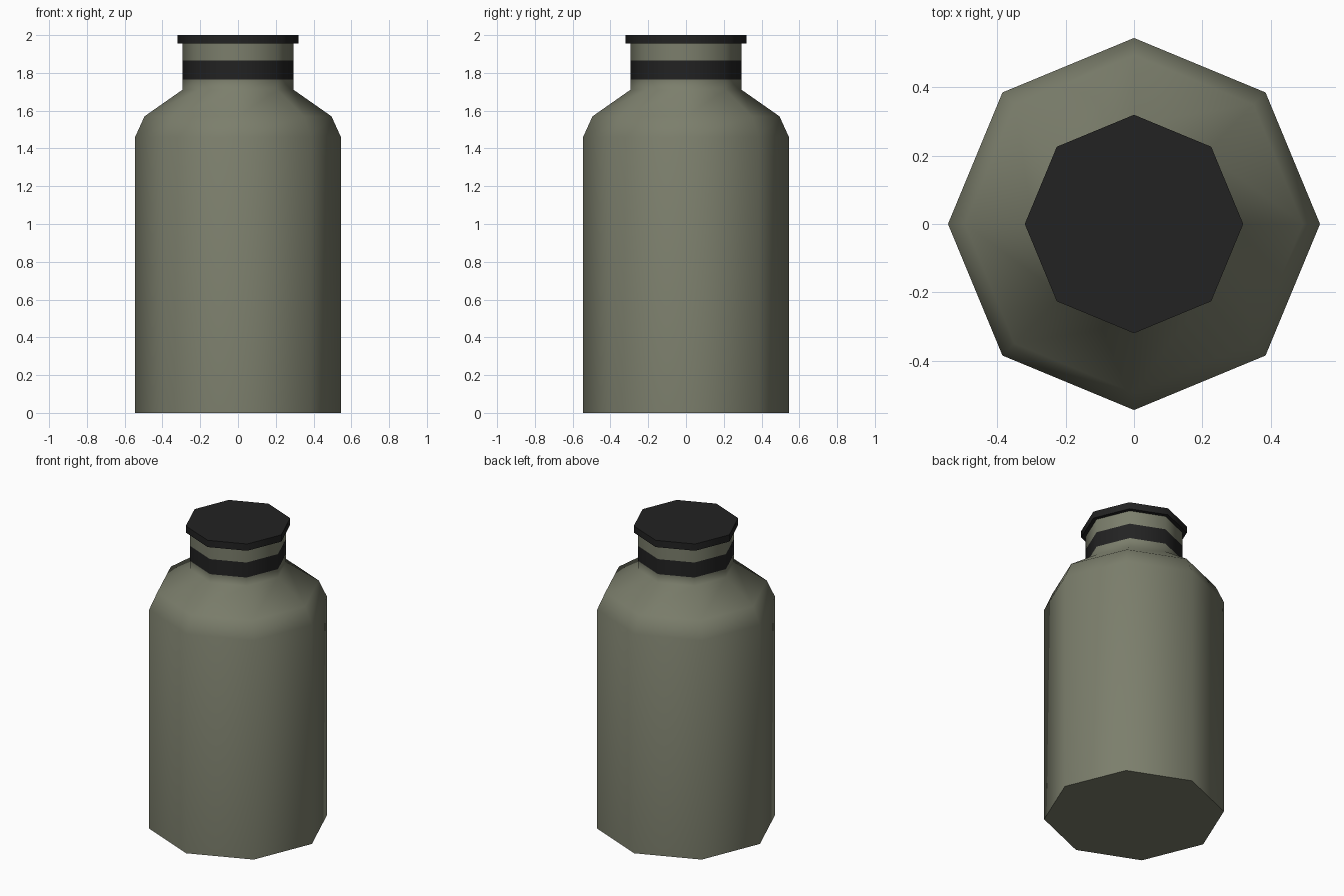
import bpy, bmesh, math

cube = bpy.data.objects.get("Cube")
if cube:
    bpy.data.objects.remove(cube, do_unlink=True)

SIDES = 8


def material(name, rgb):
    mat = bpy.data.materials.new(name)
    mat.use_nodes = True
    color = (*rgb, 1.0)
    mat.diffuse_color = color
    bsdf = mat.node_tree.nodes["Principled BSDF"]
    bsdf.inputs["Base Color"].default_value = color
    bsdf.inputs["Roughness"].default_value = 0.8
    return mat


def lathe(name, profile, mats, pick=lambda z: 0):
    """Turn a (radius, height) profile into a closed eight-sided solid."""
    bm = bmesh.new()
    rings = []
    for r, z in profile:
        angles = [math.tau * i / SIDES for i in range(SIDES)]
        rings.append([bm.verts.new((r * math.cos(a), r * math.sin(a), z)) for a in angles])
    bm.faces.new(rings[0][::-1])
    bm.faces.new(rings[-1])
    for low, high in zip(rings, rings[1:]):
        for i in range(SIDES):
            j = (i + 1) % SIDES
            bm.faces.new((low[i], low[j], high[j], high[i]))
    for f in bm.faces:
        f.material_index = pick(f.calc_center_median().z)
    mesh = bpy.data.meshes.new(name)
    bm.to_mesh(mesh)
    bm.free()
    for m in mats:
        mesh.materials.append(m)
    obj = bpy.data.objects.new(name, mesh)
    bpy.context.collection.objects.link(obj)
    bpy.ops.object.select_all(action='DESELECT')
    obj.select_set(True)
    bpy.context.view_layer.objects.active = obj
    bpy.ops.object.shade_smooth_by_angle(angle=math.radians(65))
    return obj


olive = material("olive_grey", (0.20, 0.21, 0.15))
black = material("soft_black", (0.016, 0.016, 0.016))

# Bottle body, shoulder and neck, with a dark painted band round the neck
BAND_LOW, BAND_HIGH = 1.765, 1.865
lathe("bottle_body",
      [(0.545, 0), (0.545, 1.46), (0.495, 1.57), (0.295, 1.71),
       (0.295, BAND_LOW), (0.295, BAND_HIGH), (0.295, 1.955)],
      [olive, black],
      lambda z: 1 if BAND_LOW < z < BAND_HIGH else 0)

# Flat lid overhanging the neck
lathe("lid", [(0.32, 1.955), (0.32, 2.0)], [black])
